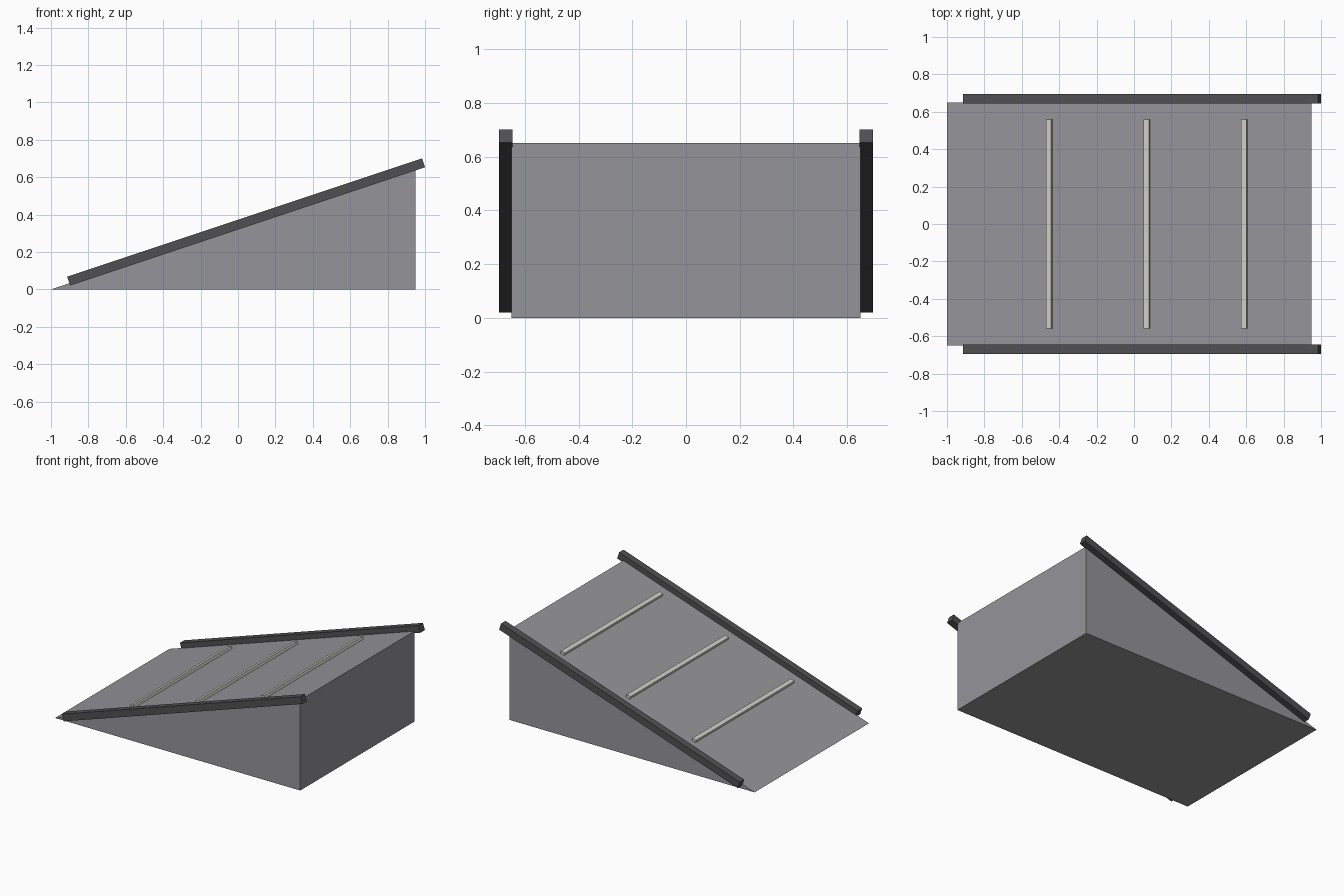
import bpy, bmesh, math
from mathutils import Matrix

if "Cube" in bpy.data.objects:
    bpy.data.objects.remove(bpy.data.objects["Cube"])

X0, X1, H, HALF_W = -1.0, 0.95, 0.65, 0.65
SLOPE = math.atan2(H, X1 - X0)


def material(name, rgb):
    m = bpy.data.materials.new(name)
    m.diffuse_color = (*rgb, 1)
    m.use_nodes = True
    m.node_tree.nodes["Principled BSDF"].inputs["Base Color"].default_value = m.diffuse_color
    return m


def add_object(name, bm, mat):
    bmesh.ops.recalc_face_normals(bm, faces=bm.faces)
    me = bpy.data.meshes.new(name)
    bm.to_mesh(me)
    bm.free()
    me.materials.append(mat)
    ob = bpy.data.objects.new(name, me)
    bpy.context.collection.objects.link(ob)
    return ob


def sloped_bar(name, x, y, lift, size, mat):
    """Box tilted with the ramp; lift is its centre's distance off the surface."""
    z = (x - X0) * math.tan(SLOPE) + lift / math.cos(SLOPE)
    bm = bmesh.new()
    bmesh.ops.create_cube(bm, size=1, matrix=Matrix.Diagonal((*size, 1)))
    ob = add_object(name, bm, mat)
    ob.location = (x, y, z)
    ob.rotation_euler = (0, -SLOPE, 0)
    return ob


concrete = material("concrete", (0.30, 0.30, 0.32))
dark = material("dark_rail", (0.08, 0.08, 0.085))
pale = material("pale_strip", (0.62, 0.62, 0.56))

# Wedge body: triangular side profile extruded across the width
bm = bmesh.new()
profile = [(X0, 0), (X1, 0), (X1, H)]
face = bm.faces.new([bm.verts.new((x, -HALF_W, z)) for x, z in profile])
ext = bmesh.ops.extrude_face_region(bm, geom=[face], use_keep_orig=True)
bmesh.ops.translate(bm, vec=(0, 2 * HALF_W, 0),
                    verts=[g for g in ext["geom"] if isinstance(g, bmesh.types.BMVert)])
add_object("ramp_wedge", bm, concrete)

# Side rails
for side, label in ((-1, "front"), (1, "back")):
    sloped_bar(f"{label}_rail", 0.043, side * 0.67, 0.012, (2.0, 0.05, 0.05), dark)

# Grip strips across the ramp
for i in range(3):
    sloped_bar(f"grip_strip_{i + 1}", -0.452 + i * 0.522, 0, 0.005,
               (0.03, 1.116, 0.03), pale)
